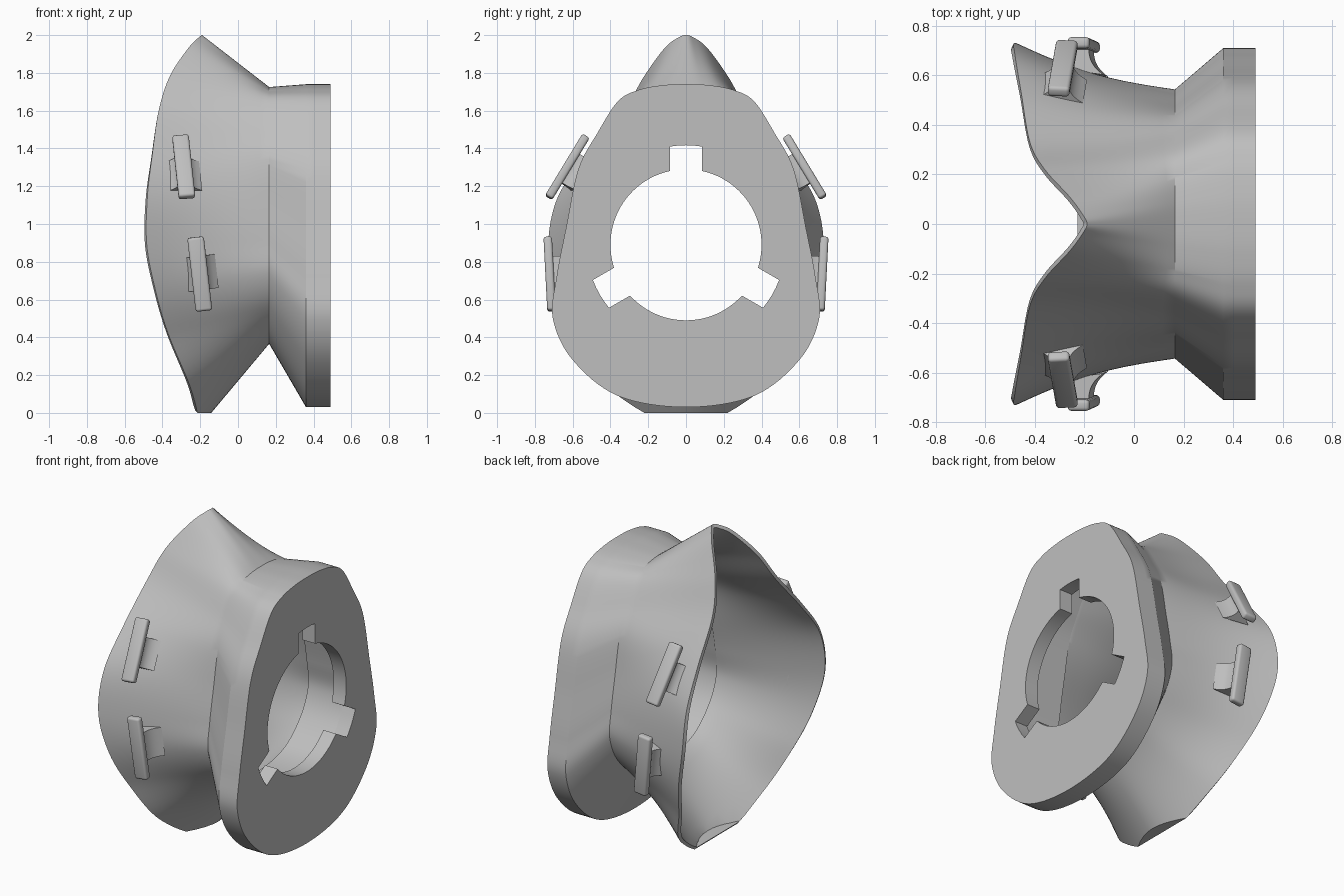
import bpy, bmesh
from math import sin, cos, asin, pi, radians
from mathutils import Vector, Matrix

if "Cube" in bpy.data.objects:
    bpy.data.objects.remove(bpy.data.objects["Cube"])

grey = bpy.data.materials.new("soft_grey")
grey.use_nodes = True
grey.diffuse_color = (0.52, 0.52, 0.52, 1)
grey.node_tree.nodes["Principled BSDF"].inputs["Base Color"].default_value = (0.52, 0.52, 0.52, 1)


def finish(obj, angle=30):
    """Apply modifiers or curve fill, colour and shade the part."""
    bpy.ops.object.select_all(action="DESELECT")
    obj.select_set(True)
    bpy.context.view_layer.objects.active = obj
    bpy.ops.object.convert(target="MESH")
    obj = bpy.context.object
    obj.data.materials.clear()
    obj.data.materials.append(grey)
    bpy.ops.object.shade_smooth_by_angle(angle=radians(angle))


def mesh_object(name, bm):
    mesh = bpy.data.meshes.new(name)
    bm.to_mesh(mesh)
    bm.free()
    obj = bpy.data.objects.new(name, mesh)
    bpy.context.collection.objects.link(obj)
    return obj


def smooth_loop(half, steps=8):
    """Mirror a half outline (top to bottom) and round it into a closed loop."""
    pts = [Vector(p) for p in half]
    pts += [Vector((p.x, -p.y, p.z)) for p in pts[-2:0:-1]]
    n, out = len(pts), []
    for i in range(n):
        a, b, c, d = (pts[(i + k) % n] for k in (-1, 0, 1, 2))
        for s in range(steps):
            t = s / steps
            out.append(0.5 * (2 * b + (c - a) * t + (2 * a - 5 * b + 4 * c - d) * t ** 2
                              + (3 * b - 3 * c + d - a) * t ** 3))
    return out


def loft(rings):
    """Tube through closed rings; faces point outward when rings run toward +x."""
    bm = bmesh.new()
    rows = [[bm.verts.new(p) for p in ring] for ring in rings]
    for a, b in zip(rows, rows[1:]):
        for i in range(len(a)):
            j = (i + 1) % len(a)
            bm.faces.new((a[i], b[i], b[j], a[j]))
    return bm


# Outlines: face rim (x, y, z) and filter plate (y, z)
rim_half = [(-0.19, 0, 2.0), (-0.205, 0.035, 1.99), (-0.26, 0.11, 1.935), (-0.36, 0.22, 1.785),
            (-0.42, 0.33, 1.6), (-0.455, 0.53, 1.36), (-0.48, 0.68, 1.14), (-0.483, 0.73, 0.89),
            (-0.437, 0.7, 0.65), (-0.37, 0.6, 0.42), (-0.25, 0.41, 0.13), (-0.2, 0, -0.07)]
plate_half = [(0, 1.74), (0.12, 1.735), (0.25, 1.71), (0.36, 1.65), (0.47, 1.48), (0.57, 1.29),
              (0.635, 0.98), (0.685, 0.72), (0.705, 0.5), (0.6, 0.28), (0.36, 0.09), (0, 0.03)]
rim = smooth_loop(rim_half)
plate = smooth_loop([(0.36, y, z) for y, z in plate_half])
neck = [Vector((0.165, p.y * 0.765, 1.725 - (1.74 - p.z) * 0.795)) for p in plate]

# Mask shell: rim to neck, then flaring out to the plate edge
rings = []
for k in range(13):
    t = k / 12
    ring = [a.lerp(b, t) for a, b in zip(rim, neck)]
    for p in ring:
        p.y *= 1 - 0.045 * sin(pi * t)
    rings.append(ring)
rings += [plate, [Vector((0.40, p.y, p.z)) for p in plate]]
bm = loft(rings)

# Flat chin: trim below the ground and close the cut
cut = bmesh.ops.bisect_plane(bm, geom=bm.verts[:] + bm.edges[:] + bm.faces[:],
                             plane_co=(0, 0, 0), plane_no=(0, 0, -1), clear_outer=True)
chin = [g for g in cut["geom_cut"] if isinstance(g, bmesh.types.BMVert)]
chin_face = bm.faces.new(sorted(chin, key=lambda v: v.co.y))
chin_face.normal_update()
if chin_face.normal.z > 0:
    chin_face.normal_flip()
shell = mesh_object("mask_shell", bm)
wall = shell.modifiers.new("wall", "SOLIDIFY")
wall.thickness = 0.022
wall.offset = -1
finish(shell)

# Straight inner sleeve from the neck to the back of the plate
centre = Vector((0, 0, 1.045))
inner_neck = [centre + (p - centre) * 0.95 for p in neck]
finish(mesh_object("neck_sleeve", loft([[Vector((x, p.y, p.z)) for p in inner_neck]
                                        for x in (0.405, 0.14)])))

# Filter plate: slab with a three-notched socket hole
R, NOTCH_R, HALF = 0.4, 0.527, 0.085
hole = []
for k in range(3):
    mid = pi / 2 + k * 2 * pi / 3
    inner, outer = asin(HALF / R), asin(HALF / NOTCH_R)
    for s in range(5):
        hole.append((NOTCH_R, mid - outer + s * outer / 2))
    span = 2 * pi / 3 - 2 * inner
    for s in range(25):
        hole.append((R, mid + inner + span * s / 24))
hole = [(r * cos(a), 0.89 + r * sin(a)) for r, a in hole]
curve = bpy.data.curves.new("filter_plate", "CURVE")
curve.dimensions = "2D"
curve.fill_mode = "BOTH"
curve.extrude = 0.045
for outline in ([(p.y, p.z) for p in plate], hole):
    spline = curve.splines.new("POLY")
    spline.points.add(len(outline) - 1)
    for point, (u, v) in zip(spline.points, outline):
        point.co = (u, v, 0, 1)
    spline.use_cyclic_u = True
slab = bpy.data.objects.new("filter_plate", curve)
bpy.context.collection.objects.link(slab)
slab.matrix_world = Matrix(((0, 0, 1, 0.445), (1, 0, 0, 0), (0, 1, 0, 0), (0, 0, 0, 1)))
finish(slab)


def strap_clip(name, top, bottom, depth, side):
    """Rounded strap bar on a flared stem that sinks into the shell."""
    top, bottom = (Vector((x, y * side, z)) for x, y, z in (top, bottom))
    d = (top - bottom).normalized()
    n = Vector((0, d.z, -d.y)).normalized() * side
    w = d.cross(n).normalized()
    if w.x < 0:
        w = -w
    n = w.cross(d).normalized()
    if n.y * side < 0:
        n = -n
    middle = (top + bottom) / 2
    frame = Matrix((w, d, n)).transposed()

    bm = bmesh.new()
    size = Vector((0.088, (top - bottom).length, 0.045))
    bmesh.ops.create_cube(bm, size=1)
    for v in bm.verts:
        v.co = middle + frame @ (v.co * size)
    bmesh.ops.recalc_face_normals(bm, faces=bm.faces)
    bar = mesh_object(name + "_bar", bm)
    bevel = bar.modifiers.new("round", "BEVEL")
    bevel.width = 0.014
    bevel.segments = 3
    finish(bar, 40)

    # Stem profile: narrow under the bar, curving wide at the shell
    left, right = [], []
    for s in range(9):
        t = s / 8
        left.append((-0.03 - 0.05 * t ** 3, -depth * t))
        right.append((0.03 + 0.06 * t ** 3, -(depth + 0.025) * t))
    bm = bmesh.new()
    ends = [[bm.verts.new(middle + frame @ Vector((u, e, h))) for u, h in left + right[::-1]]
            for e in (-0.09, 0.09)]
    bm.faces.new(ends[0])
    bm.faces.new(ends[1])
    for i in range(len(ends[0])):
        bm.faces.new((ends[0][i - 1], ends[0][i], ends[1][i], ends[1][i - 1]))
    bmesh.ops.recalc_face_normals(bm, faces=bm.faces)
    finish(mesh_object(name + "_stem", bm))


for side, label in ((1, "back"), (-1, "front")):
    strap_clip(label + "_upper_clip", (-0.305, 0.53, 1.465), (-0.27, 0.727, 1.14), 0.08, side)
    strap_clip(label + "_lower_clip", (-0.225, 0.732, 0.93), (-0.18, 0.712, 0.54), 0.1, side)
